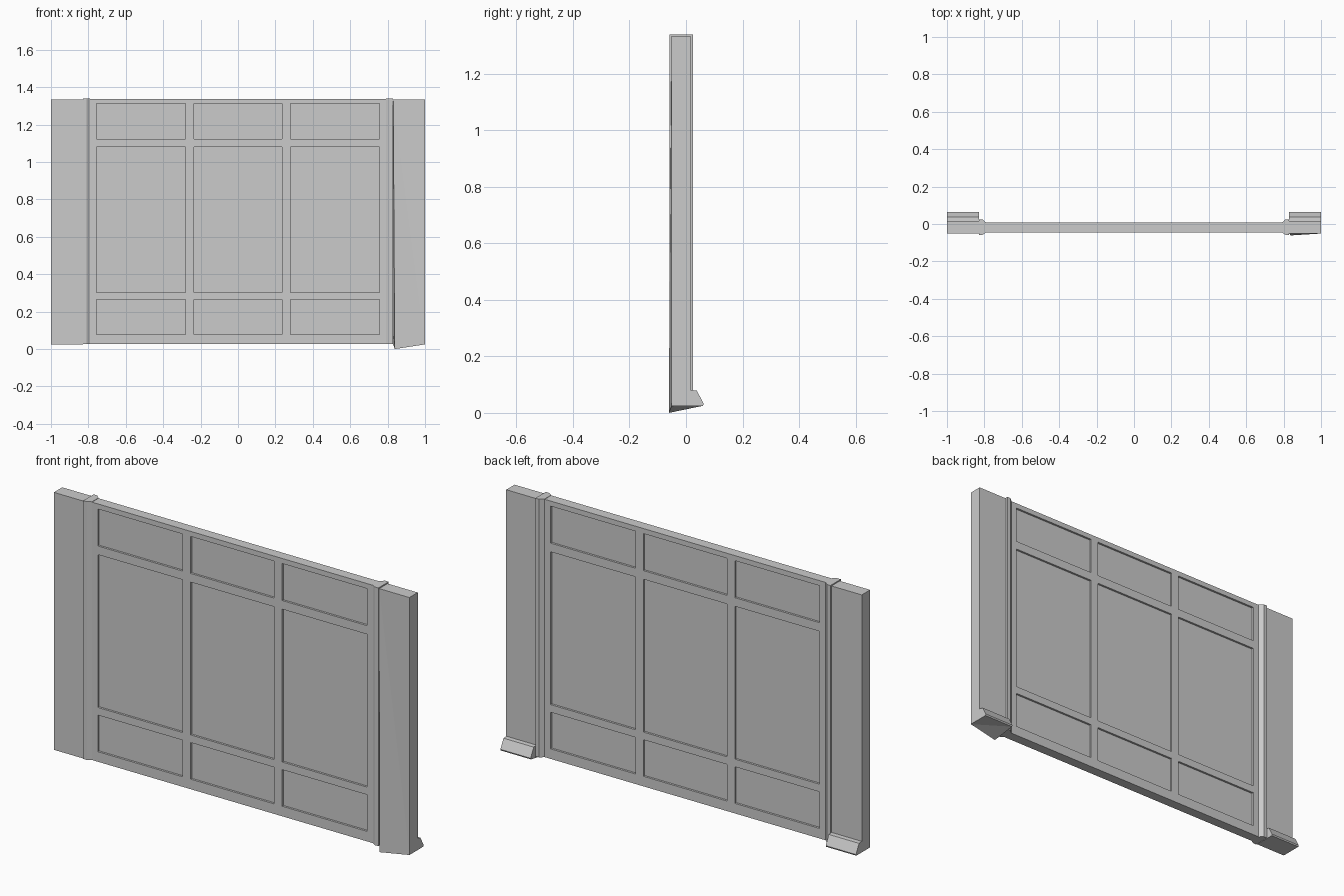
import bpy, bmesh
from mathutils import Vector

if "Cube" in bpy.data.objects:
    bpy.data.objects.remove(bpy.data.objects["Cube"])


def finish(bm, name):
    bmesh.ops.recalc_face_normals(bm, faces=bm.faces)
    mesh = bpy.data.meshes.new(name)
    bm.to_mesh(mesh)
    bm.free()
    obj = bpy.data.objects.new(name, mesh)
    bpy.context.collection.objects.link(obj)
    return obj


def prism(points, offset):
    """Extrude a closed planar profile along an offset."""
    bm = bmesh.new()
    face = bm.faces.new([bm.verts.new(p) for p in points])
    res = bmesh.ops.extrude_face_region(bm, geom=[face], use_keep_orig=True)
    verts = [v for v in res["geom"] if isinstance(v, bmesh.types.BMVert)]
    bmesh.ops.translate(bm, verts=verts, vec=Vector(offset))
    return bm


# Central wall: slab cut into a grid, with nine recessed fields on both sides
X_CUTS = [-0.757, -0.28, -0.235, 0.235, 0.28, 0.757]
Z_CUTS = [0.078, 0.264, 0.303, 1.08, 1.124, 1.312]
Y0, Y1, Z0, Z1 = -0.045, 0.007, 0.027, 1.338

bm = prism([(-0.8, Y0, Z0), (0.8, Y0, Z0), (0.8, Y0, Z1), (-0.8, Y0, Z1)],
           (0, Y1 - Y0, 0))
bmesh.ops.recalc_face_normals(bm, faces=bm.faces)
for cuts, axis in ((X_CUTS, Vector((1, 0, 0))), (Z_CUTS, Vector((0, 0, 1)))):
    for c in cuts:
        bmesh.ops.bisect_plane(bm, geom=bm.verts[:] + bm.edges[:] + bm.faces[:],
                               plane_co=axis * c, plane_no=axis)


def in_field(value, cuts):
    return any(a < value < b for a, b in zip(cuts[::2], cuts[1::2]))


bm.normal_update()
fields = []
for f in bm.faces:
    c = f.calc_center_median()
    if abs(f.normal.y) > 0.9 and in_field(c.x, X_CUTS) and in_field(c.z, Z_CUTS):
        fields.append(f)
bmesh.ops.inset_individual(bm, faces=fields, thickness=0.0004, depth=-0.01)
finish(bm, "panelled_wall")

# Chamfered mouldings and end posts with a sloped foot at the back
MOULDING = [(0.83, -0.058), (0.83, 0.025), (0.81, 0.025),
            (0.79, 0.007), (0.79, -0.045), (0.81, -0.058)]
POST = [(-0.051, 0.025), (0.06, 0.025), (0.063, 0.032), (0.038, 0.079),
        (0.016, 0.081), (0.016, 1.334), (-0.051, 1.334)]

for side, s in (("left", -1), ("right", 1)):
    finish(prism([(s * x, y, 0.027) for x, y in MOULDING], (0, 0, 1.313)),
           side + "_moulding")

    bm = prism([(s * 0.83, y, z) for y, z in POST], (s * 0.17, 0, 0))
    if s > 0:
        # Lower inner front corner is pulled down and forward
        corner = min(bm.verts, key=lambda v: (v.co - Vector((0.83, -0.051, 0.025))).length)
        corner.co = (0.838, -0.061, 0.0)
        bent = list(corner.link_faces)
        bmesh.ops.triangulate(bm, faces=bent)
    finish(bm, side + "_post")
